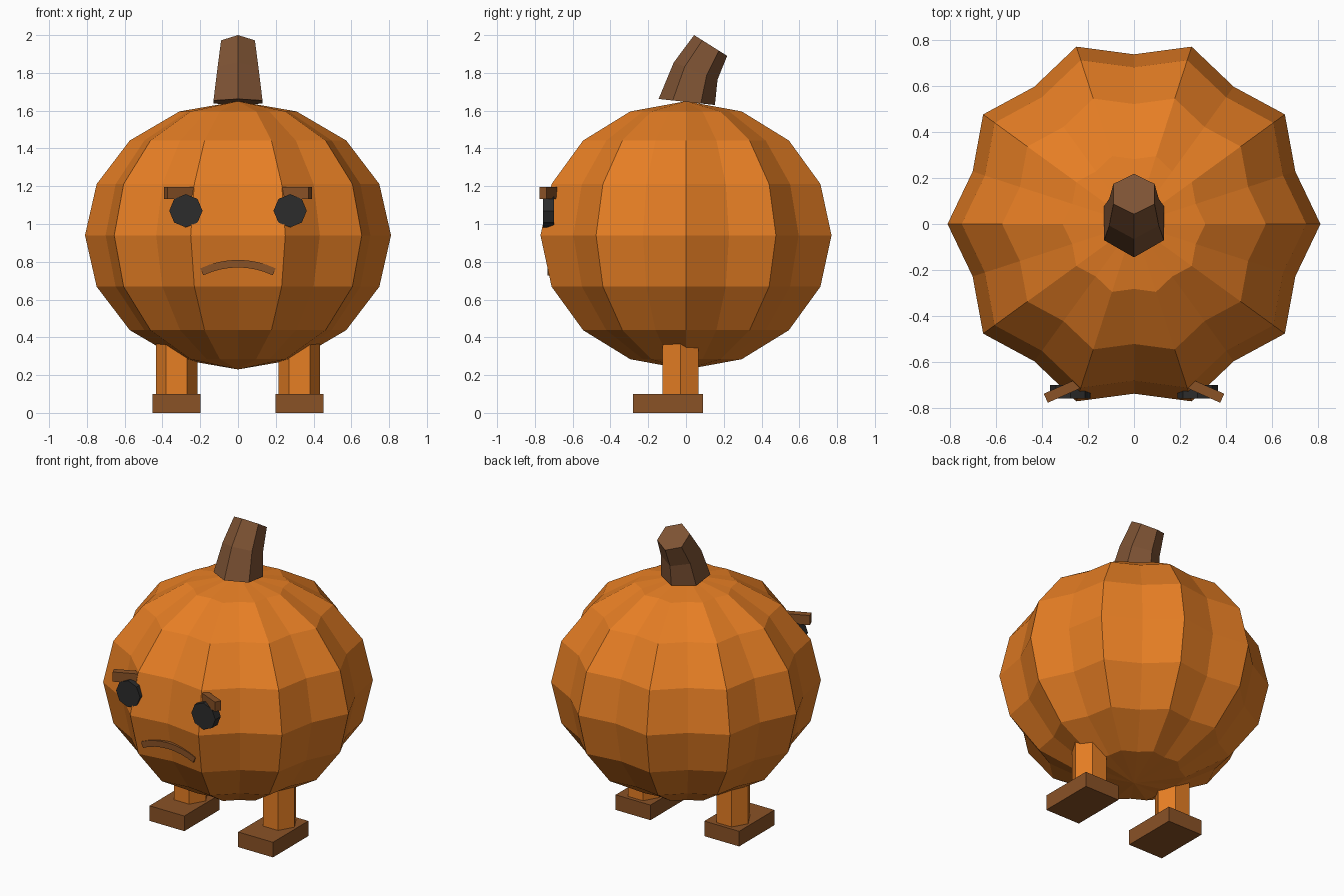
import bpy, bmesh, math
from mathutils import Matrix, Vector

if "Cube" in bpy.data.objects:
    bpy.data.objects.remove(bpy.data.objects["Cube"])


def material(name, rgb):
    m = bpy.data.materials.new(name)
    lin = [(c / 255 / 12.92 if c < 11 else ((c / 255 + 0.055) / 1.055) ** 2.4) for c in rgb]
    m.diffuse_color = (*lin, 1)
    m.use_nodes = True
    m.node_tree.nodes["Principled BSDF"].inputs["Base Color"].default_value = m.diffuse_color
    return m


ORANGE = material("pumpkin orange", (230, 126, 36))
BROWN = material("warm brown", (138, 82, 38))
STEM = material("stem brown", (126, 83, 52))
BLACK = material("eye black", (44, 44, 44))


def finish(name, bm, mat):
    bmesh.ops.recalc_face_normals(bm, faces=bm.faces)
    me = bpy.data.meshes.new(name)
    bm.to_mesh(me)
    bm.free()
    me.materials.append(mat)
    ob = bpy.data.objects.new(name, me)
    bpy.context.collection.objects.link(ob)
    return ob


def box(name, size, loc, mat, turn=0):
    bm = bmesh.new()
    bmesh.ops.create_cube(bm, size=1, matrix=Matrix.Translation(loc)
                          @ Matrix.Rotation(turn, 4, 'Z') @ Matrix.Diagonal((*size, 1)))
    return finish(name, bm, mat)


def prism(name, sides, radius, depth, matrix, mat):
    bm = bmesh.new()
    bmesh.ops.create_cone(bm, cap_ends=True, segments=sides, radius1=radius,
                          radius2=radius, depth=depth, matrix=matrix)
    return finish(name, bm, mat)


def loft(name, rings, mat):
    bm = bmesh.new()
    loops = [[bm.verts.new(p) for p in ring] for ring in rings]
    n = len(loops[0])
    for a, b in zip(loops, loops[1:]):
        for i in range(n):
            j = (i + 1) % n
            bm.faces.new((a[i], a[j], b[j], b[i]))
    bm.faces.new(loops[0])
    bm.faces.new(loops[-1])
    return finish(name, bm, mat)


# Ribbed body: ten ridges and ten valleys
bm = bmesh.new()
bmesh.ops.create_uvsphere(bm, u_segments=20, v_segments=8, radius=1)
for v in bm.verts:
    r = math.hypot(v.co.x, v.co.y)
    z = 0.94 + 0.71 * v.co.z
    if r > 0.01:
        step = round(math.atan2(v.co.y, v.co.x) / math.radians(18))
        r *= 0.81 if step % 2 == 0 else 0.737
        a = math.radians(18) * step
        v.co = (r * math.cos(a), r * math.sin(a), z)
    else:
        v.co = (0, 0, z)
finish("body", bm, ORANGE)

# Bent hexagonal stem, each ring given by its front and back corner (y, z)
rings = []
for front, back in (((-0.145, 1.662), (0.153, 1.63)),
                    ((-0.065, 1.855), (0.167, 1.765)),
                    ((0.043, 2.0), (0.218, 1.89))):
    f, b = Vector((0, *front)), Vector((0, *back))
    mid, half = (f + b) / 2, (f - b) / 2
    ring = []
    for i in range(6):
        a = math.radians(60 * i)
        ring.append(mid + half * math.cos(a) + Vector((half.length * math.sin(a), 0, 0)))
    rings.append(ring)
loft("stem", rings, STEM)

# Frowning mouth: an arched strip
centre_z, r_out, r_in, half_angle = 0.345, 0.465, 0.425, math.radians(25.5)
arch = []
for i in range(9):
    a = half_angle * (i / 4 - 1)
    s, c = math.sin(a), math.cos(a)
    arch.append([(r * s, y, centre_z + r * c) for r, y in
                 ((r_in, -0.732), (r_out, -0.732), (r_out, -0.67), (r_in, -0.67))])
loft("mouth", arch, BROWN)

# Paired parts
for side, tag in ((-1, "left"), (1, "right")):
    x = side * 0.325
    # Leg with a flat front face, ending inside the body
    prism(tag + "_leg", 6, 0.11, 0.46,
          Matrix.Translation((x, -0.03, 0.25)) @ Matrix.Rotation(math.pi / 2, 4, 'Z'), ORANGE)
    box(tag + "_foot", (0.255, 0.37, 0.1), (x, -0.095, 0.05), BROWN)
    # Octagonal eye and angled brow
    prism(tag + "_eye", 8, 0.088, 0.057,
          Matrix.Translation((side * 0.276, -0.7285, 1.07))
          @ Matrix.Rotation(math.pi / 2, 4, 'X'), BLACK)
    box(tag + "_brow", (0.167, 0.043, 0.064), (side * 0.307, -0.723, 1.165),
        BROWN, -side * math.radians(24))
